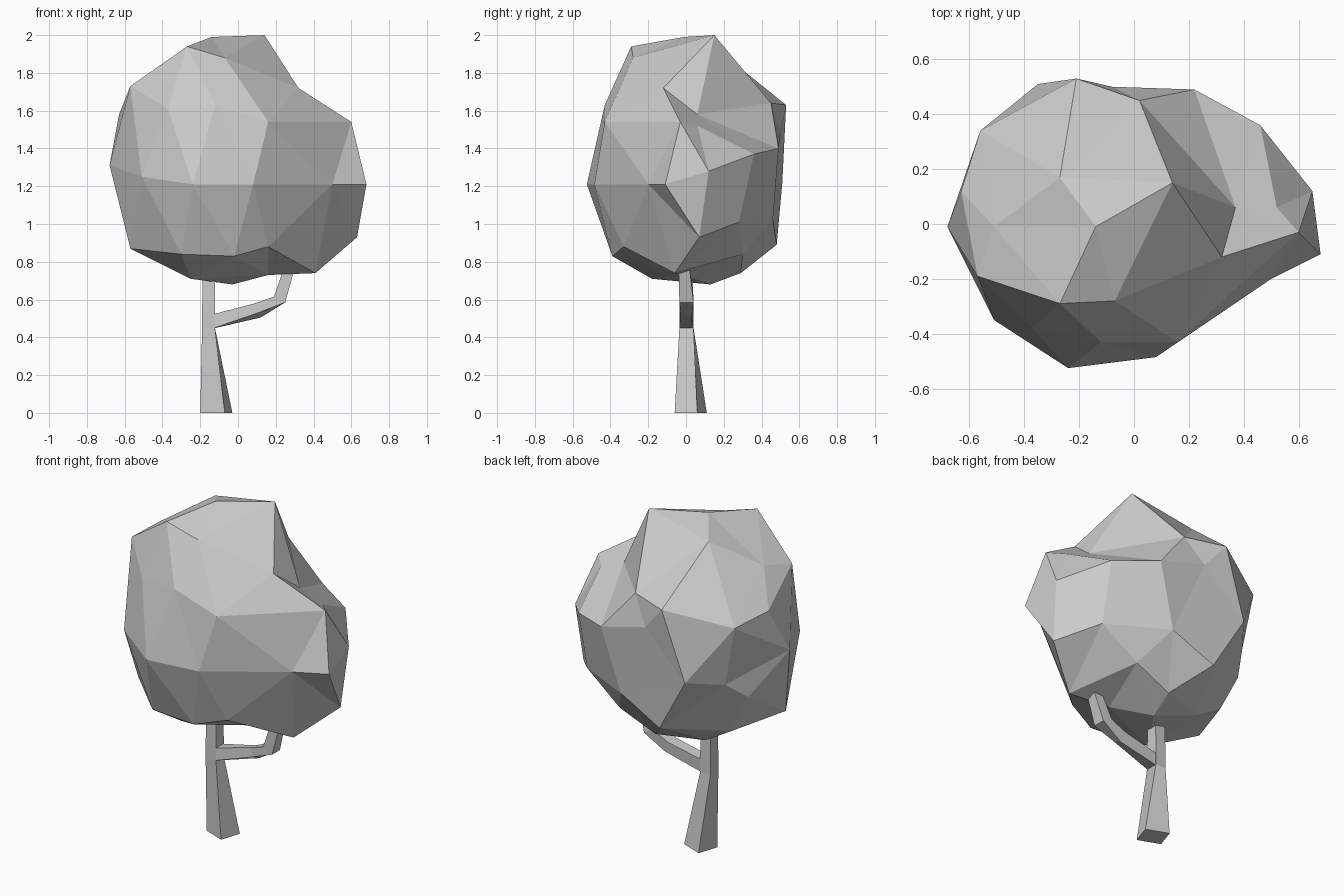
import bpy, bmesh
from mathutils import Vector


def finish(bm, name):
    bmesh.ops.recalc_face_normals(bm, faces=bm.faces)
    mesh = bpy.data.meshes.new(name)
    bm.to_mesh(mesh)
    bm.free()
    obj = bpy.data.objects.new(name, mesh)
    bpy.context.collection.objects.link(obj)
    return obj


def loft(name, rings):
    """Skin a chain of four-cornered rings and cap both ends."""
    bm = bmesh.new()
    loops = [[bm.verts.new(p) for p in ring] for ring in rings]
    for a, b in zip(loops, loops[1:]):
        for i in range(4):
            j = (i + 1) % 4
            bm.faces.new((a[i], a[j], b[j], b[i]))
    bm.faces.new(loops[0])
    bm.faces.new(loops[-1])
    return finish(bm, name)


def square(x0, x1, y0, y1, z):
    return [(x0, y0, z), (x1, y0, z), (x1, y1, z), (x0, y1, z)]


def slice_ring(xb, zb, xt, zt, y0, y1):
    return [(xb, y0, zb), (xb, y1, zb), (xt, y1, zt), (xt, y0, zt)]


# Foliage control points: crown, upper, middle, lower, underside
foliage = [
    (-.27, .17, 1.92), (-.14, -.01, 1.99), (.14, .15, 2.0), (-.27, -.29, 1.94),
    (-.07, -.28, 1.88), (-.51, -.01, 1.77), (-.57, -.19, 1.73), (.32, -.12, 1.72),
    (.37, .06, 1.58), (.02, .45, 1.64), (-.21, .53, 1.63), (-.63, .12, 1.58),
    (-.56, .34, 1.54), (-.37, -.38, 1.61), (-.12, -.43, 1.63), (.16, -.43, 1.54),
    (.6, -.03, 1.54), (.52, .06, 1.52), (-.08, .5, 1.48), (.22, .49, 1.4),
    (.46, .36, 1.37), (.65, .12, 1.28), (.68, -.11, 1.21), (.5, -.2, 1.21),
    (.08, -.485, 1.21), (-.24, -.525, 1.21), (-.51, -.35, 1.25), (-.68, -.01, 1.31),
    (-.35, .51, 1.22), (.11, .46, 1.02), (.46, .28, 1.01), (.63, .07, .93),
    (-.49, .33, 1.18), (-.56, .21, 1.08), (-.44, .2, .84), (-.16, .48, .89),
    (.23, .3, .84), (-.57, -.13, .87), (-.3, -.38, .84), (-.02, -.39, .83),
    (.16, -.33, .88), (.41, -.06, .74), (0, .29, .74), (-.25, -.18, .71),
    (-.03, .13, .68), (.16, -.02, .73), (-.27, .2, .74),
]

# Foliage: triangulate the directions on a sphere, then restore each radius
centre = Vector((0, 0, 1.3))
bm = bmesh.new()
points = [Vector(p) for p in foliage]
verts = [bm.verts.new((p - centre).normalized()) for p in points]
bmesh.ops.convex_hull(bm, input=verts)
for v, p in zip(verts, points):
    v.co = p
finish(bm, "foliage")

# Trunk: twisted tapering base, straight upper stem
loft("trunk", [
    [(-.2, -.01, 0), (-.07, -.06, 0), (-.03, .06, 0), (-.16, .11, 0)],
    square(-.19, -.122, -.035, .04, .45),
    square(-.19, -.122, -.035, .04, .54),
    square(-.185, -.122, -.03, .035, .8),
])

# Branch: bends out to the right and up into the foliage
loft("branch", [
    slice_ring(-.14, .445, -.14, .52, -.035, .035),
    [(.12, -.03, .535), (.12, .03, .505), (.09, .04, .57), (.09, -.02, .58)],
    slice_ring(.25, .585, .19, .615, -.035, .04),
    slice_ring(.31, .8, .255, .8, -.04, .015),
])
